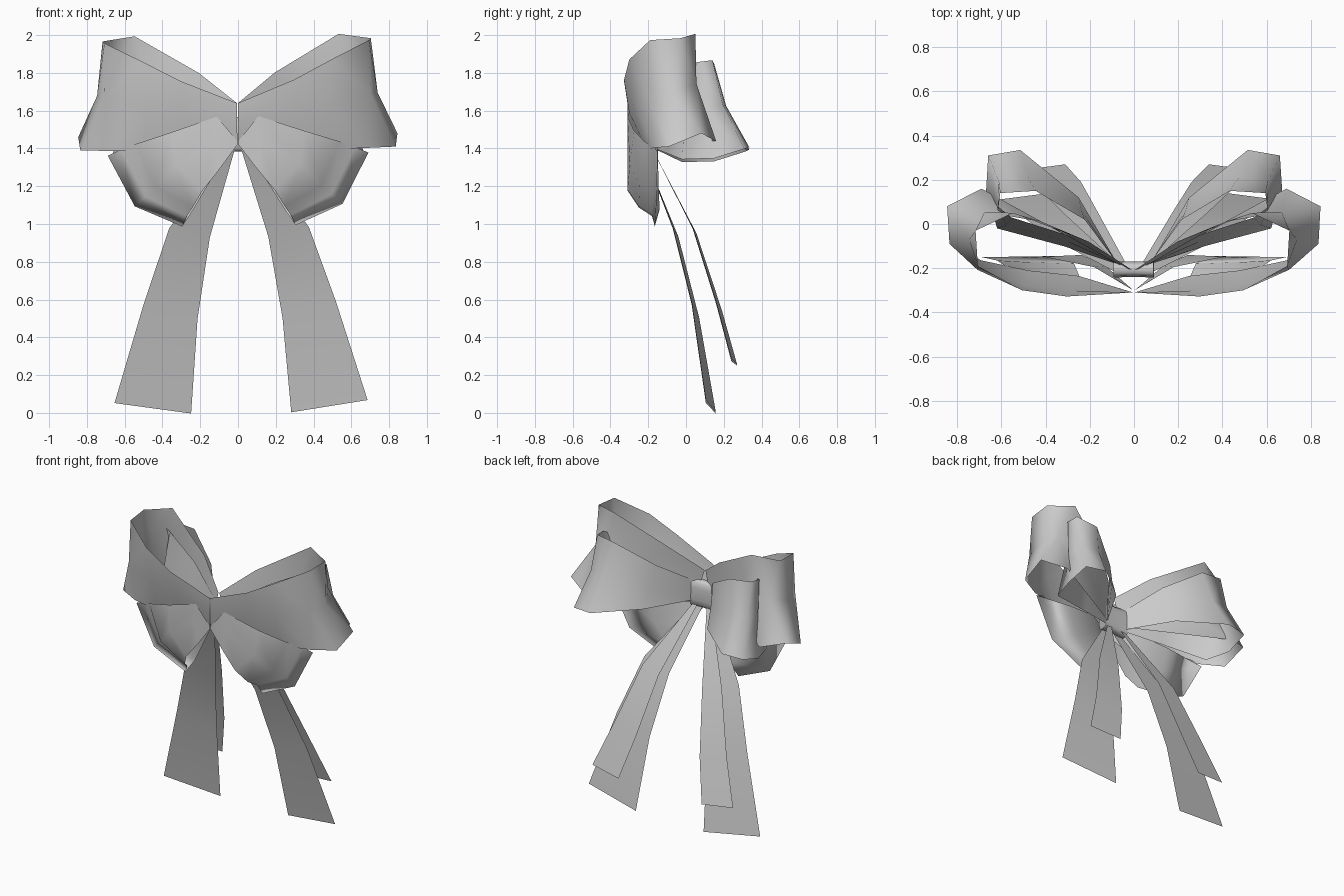
import bpy, bmesh, math
from mathutils import Vector

TILT = 0.012  # the whole bow leans very slightly


def lean(p):
    return Vector((p.x - TILT * (p.z - 1.4), p.y, p.z + TILT * p.x))


def strip(name, rows, closed=False):
    """Loft a single-sided ribbon through rows of points."""
    bm = bmesh.new()
    grid = [[bm.verts.new(lean(Vector(p))) for p in r] for r in rows]
    pairs = list(zip(grid, grid[1:] + grid[:1])) if closed else list(zip(grid, grid[1:]))
    for a, b in pairs:
        for i in range(len(a) - 1):
            bm.faces.new((a[i], a[i + 1], b[i + 1], b[i]))
    bmesh.ops.recalc_face_normals(bm, faces=bm.faces)
    me = bpy.data.meshes.new(name)
    bm.to_mesh(me)
    bm.free()
    for f in me.polygons:
        f.use_smooth = True
    ob = bpy.data.objects.new(name, me)
    bpy.context.collection.objects.link(ob)
    return ob


def pair(name, top, bottom, bulge=None):
    """Ribbon between two edge paths, with a bowed middle line, on both sides."""
    rows = []
    for i, (t, b) in enumerate(zip(top, bottom)):
        t, b = Vector(t), Vector(b)
        if bulge:
            rows.append([t, (t + b) / 2 + Vector(bulge[i]), b])
        else:
            rows.append([t, b])
    for side, s in (("right", 1), ("left", -1)):
        strip(f"{name}_{side}", [[(s * p.x, p.y, p.z) for p in r] for r in rows])


# Large upper loops, front wall leaning forward at the top
pair("upper_loop",
     [(.003, -.31, 1.64), (.30, -.328, 1.76), (.50, -.30, 1.865), (.70, -.19, 1.965),
      (.71, -.03, 1.975), (.54, .05, 2.0), (.20, -.08, 1.80), (.003, -.21, 1.64)],
     [(.003, -.31, 1.44), (.25, -.235, 1.42), (.48, -.21, 1.39), (.69, -.165, 1.395),
      (.835, -.09, 1.40), (.845, .08, 1.47), (.69, .16, 1.43), (.06, -.19, 1.44)],
     [(0, 0, 0), (0, -.02, 0), (0, -.025, 0), (.01, -.03, 0),
      (-.03, -.01, 0), (-.02, -.01, 0), (-.03, -.03, 0), (0, 0, 0)])

# Loops behind
pair("back_loop",
     [(.05, -.19, 1.58), (.30, -.05, 1.72), (.55, .03, 1.84), (.61, .06, 1.85),
      (.60, .14, 1.86), (.44, .15, 1.84), (.22, .02, 1.70), (.08, -.17, 1.57)],
     [(.05, -.19, 1.41), (.32, -.10, 1.37), (.62, -.02, 1.335), (.67, .15, 1.34),
      (.66, .31, 1.39), (.515, .335, 1.40), (.25, .12, 1.42), (.08, -.17, 1.42)],
     [(0, 0, 0), (0, 0, 0), (-.01, -.01, 0), (-.02, -.02, 0),
      (-.02, -.03, 0), (0, -.03, 0), (0, -.01, 0), (0, 0, 0)])

# Small lower loops hanging in front, curling back towards a flat outer rim
pair("lower_loop",
     [(.003, -.31, 1.44), (.11, -.31, 1.57), (.35, -.275, 1.49), (.54, -.22, 1.43),
      (.62, -.165, 1.40), (.69, -.15, 1.37), (.40, -.15, 1.40), (.18, -.195, 1.44),
      (.003, -.30, 1.45)],
     [(.003, -.31, 1.42), (.10, -.31, 1.29), (.19, -.31, 1.18), (.245, -.25, 1.09),
      (.275, -.18, 1.045), (.30, -.165, .99), (.24, -.14, 1.08), (.13, -.19, 1.26),
      (.003, -.30, 1.42)],
     [(0, 0, 0), (.02, 0, 0), (.06, -.005, -.02), (.045, -.01, -.06),
      (.045, 0, -.07), (.055, 0, -.08), (.03, 0, -.04), (.01, 0, 0), (0, 0, 0)])

# Long front tails and shorter back tails
pair("long_tail",
     [(.01, -.24, 1.42), (.155, -.04, .93), (.225, .07, .50), (.265, .158, 0)],
     [(.04, -.24, 1.44), (.37, -.07, .98), (.51, .03, .58), (.67, .105, .06)])
pair("short_tail",
     [(.03, -.19, 1.42), (.17, .055, .95), (.25, .19, .54), (.325, .27, .255)],
     [(.06, -.19, 1.42), (.31, .035, .98), (.44, .16, .58), (.55, .24, .28)])

# Knot band wrapped round the middle, slightly waisted
knot = []
for i in range(12):
    a = math.tau * (i + .5) / 12
    c, s = math.cos(a), math.sin(a)
    y = math.copysign(abs(c) ** .6, c) * .038
    z = math.copysign(abs(s) ** .6, s) * .10
    knot.append([(x, -.205 + y * k, 1.475 + z * k)
                 for x, k in ((-.09, 1), (0, .92), (.09, 1))])
strip("knot_band", knot, closed=True)
